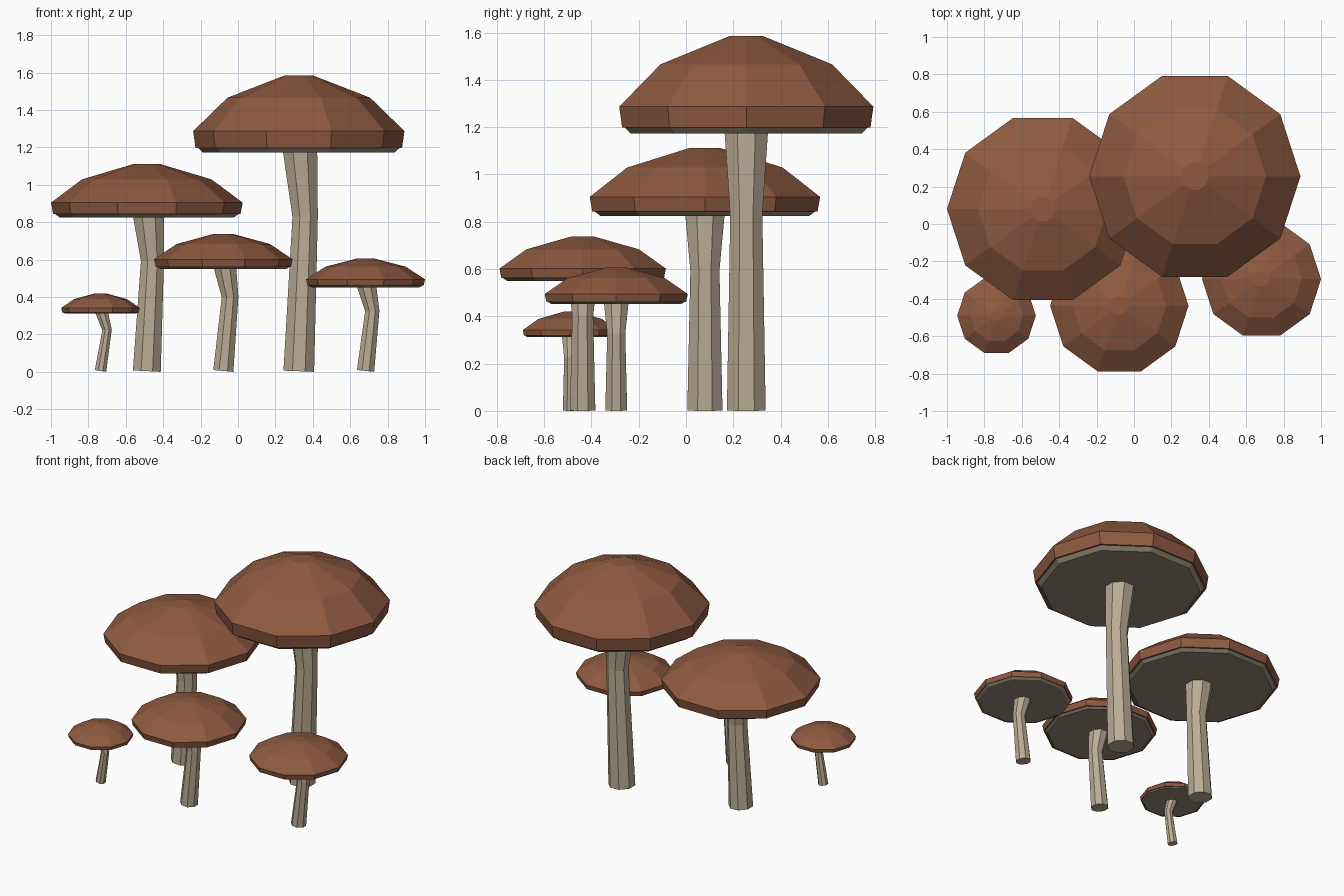
import bpy, math
from mathutils import Vector

if "Cube" in bpy.data.objects:
    bpy.data.objects.remove(bpy.data.objects["Cube"])


def material(name, rgb):
    m = bpy.data.materials.new(name)
    m.diffuse_color = (*rgb, 1)
    m.use_nodes = True
    m.node_tree.nodes["Principled BSDF"].inputs["Base Color"].default_value = m.diffuse_color
    return m


brown = material("cap_brown", (0.27, 0.102, 0.053))
beige = material("stem_beige", (0.485, 0.413, 0.296))
grey = material("gill_grey_beige", (0.305, 0.262, 0.188))


def loft(name, rings, sides, offset, mat):
    """Closed flat-shaded skin over rings of (centre, radius, lean in x)."""
    verts, faces = [], []
    for c, r, lean in rings:
        for i in range(sides):
            a = 2 * math.pi * (i + offset) / sides
            x, y = r * math.cos(a), r * math.sin(a)
            verts.append(Vector(c) + Vector((x, y, -x * lean)))
    for k in range(len(rings) - 1):
        for i in range(sides):
            j = (i + 1) % sides
            a, b = k * sides, (k + 1) * sides
            faces.append((a + i, a + j, b + j, b + i))
    faces.append(tuple(reversed(range(sides))))
    last = (len(rings) - 1) * sides
    faces.append(tuple(range(last, last + sides)))
    me = bpy.data.meshes.new(name)
    me.from_pydata(verts, [], faces)
    me.materials.append(mat)
    ob = bpy.data.objects.new(name, me)
    bpy.context.collection.objects.link(ob)
    return ob


def mushroom(tag, x, y, r, rim, h, mid_z, mid_dx, top_dx):
    # cap: rim band, shoulder and small flat crown
    profile = [(0.977, -0.30), (1.0, 0), (0.675, 0.60), (0.133, 1.0)]
    loft(tag + "_cap", [((x, y, rim + q * h), p * r, 0) for p, q in profile],
         10, 0, brown)
    # gill plate set into the underside of the cap
    under = [(0.908, -0.385), (0.955, -0.30), (0.955, -0.27)]
    loft(tag + "_gills", [((x, y, rim + q * h), p * r, 0) for p, q in under],
         10, 0, grey)
    # bent stem, narrow at the bend and flared at both ends
    top_z = rim - 0.33 * h
    lean1 = mid_dx / mid_z
    lean2 = (top_dx - mid_dx) / (top_z - mid_z)
    base_r = 0.157 * r
    loft(tag + "_stem", [
        ((x, y, base_r * 0.924 * lean1), base_r, lean1),
        ((x + mid_dx, y, mid_z), 0.130 * r, (lean1 + lean2) / 2),
        ((x + top_dx, y, top_z), 0.177 * r, 0)], 8, 0.5, beige)


#         name         x       y      radius  rim    height  bend z  bend dx top dx
mushroom("tallest",   0.325,  0.255, 0.565,  1.287, 0.298,  0.83,  0.034, 0.006)
mushroom("large",    -0.4875, 0.08,  0.5125, 0.905, 0.207,  0.594, 0.030, 0.009)
mushroom("medium",   -0.0785, -0.437, 0.37,  0.602, 0.136,  0.40,  0.036, 0.009)
mushroom("short",     0.682, -0.295, 0.318,  0.495, 0.112,  0.326, 0.036, 0.005)
mushroom("smallest", -0.735, -0.49,  0.21,   0.342, 0.078,  0.225, 0.035, 0.006)
